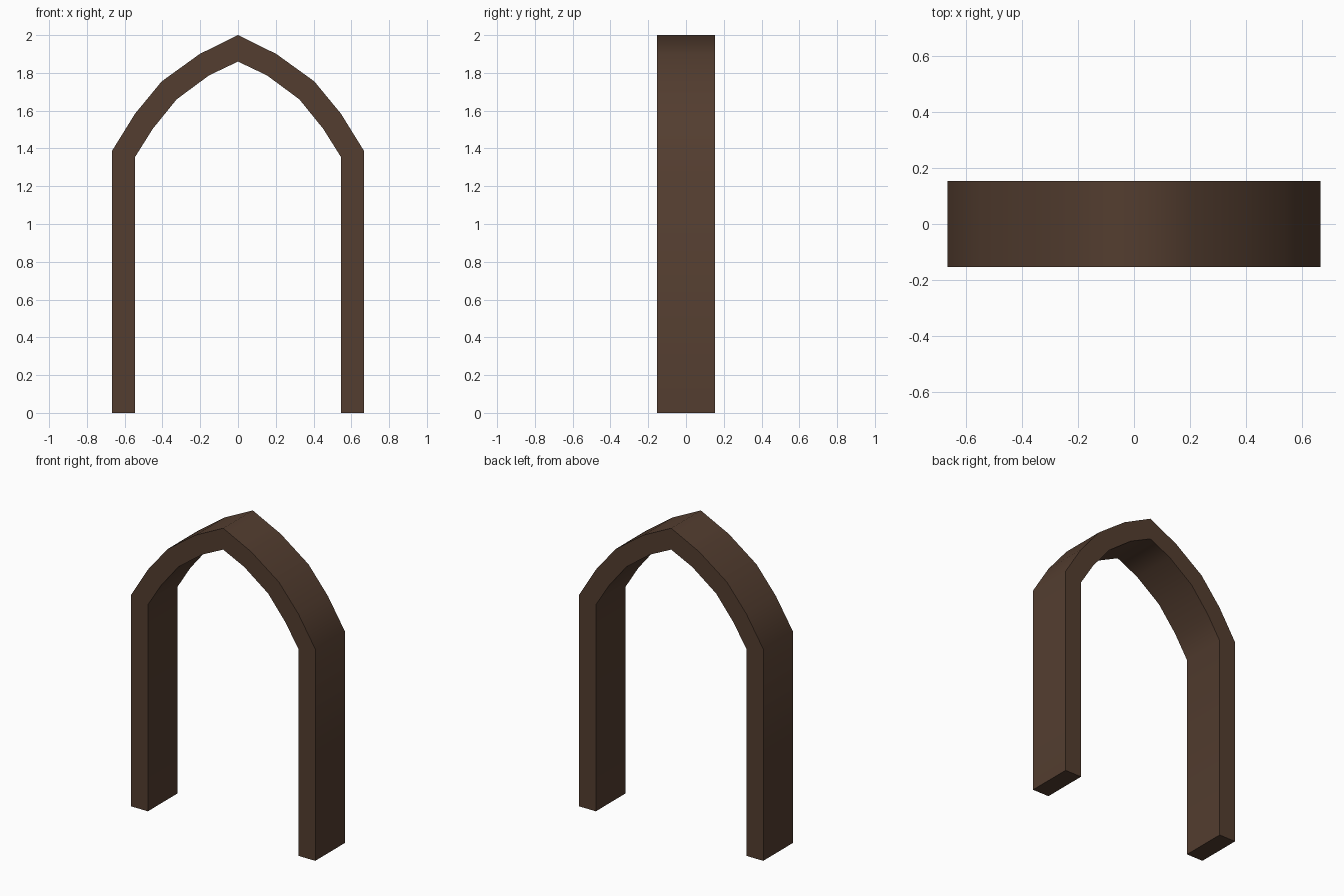
import bpy, bmesh, math

if "Cube" in bpy.data.objects:
    bpy.data.objects.remove(bpy.data.objects["Cube"])

# Right half of the arch profile (x, z), outer and inner edges, foot to apex
outer = [(0.667, 0), (0.667, 1.387), (0.545, 1.584), (0.404, 1.755), (0.203, 1.90), (0, 2.0)]
inner = [(0.546, 0), (0.546, 1.353), (0.452, 1.503), (0.325, 1.66), (0.153, 1.787), (0, 1.86)]
HALF_DEPTH = 0.153


def mirrored(half):
    return half + [(-x, z) for x, z in reversed(half[:-1])]


wood = bpy.data.materials.new("dark brown wood")
wood.diffuse_color = (0.087, 0.047, 0.029, 1)
wood.use_nodes = True
wood.node_tree.nodes["Principled BSDF"].inputs["Base Color"].default_value = wood.diffuse_color

# Pointed arch: one cross-section ring per profile point, bridged together
bm = bmesh.new()
rings = []
for (ox, oz), (ix, iz) in zip(mirrored(outer), mirrored(inner)):
    corners = [(ox, -HALF_DEPTH, oz), (ox, HALF_DEPTH, oz),
               (ix, HALF_DEPTH, iz), (ix, -HALF_DEPTH, iz)]
    rings.append([bm.verts.new(c) for c in corners])
for a, b in zip(rings, rings[1:]):
    for i in range(4):
        j = (i + 1) % 4
        bm.faces.new((a[i], a[j], b[j], b[i]))

# Feet
bm.faces.new(rings[0])
bm.faces.new(rings[-1])
bmesh.ops.recalc_face_normals(bm, faces=bm.faces)

mesh = bpy.data.meshes.new("pointed_arch")
bm.to_mesh(mesh)
bm.free()
mesh.materials.append(wood)
arch = bpy.data.objects.new("pointed_arch", mesh)
bpy.context.collection.objects.link(arch)

# Soft shading along the curve, crisp front and back edges
bpy.context.view_layer.objects.active = arch
arch.select_set(True)
bpy.ops.object.shade_smooth_by_angle(angle=math.radians(60))
